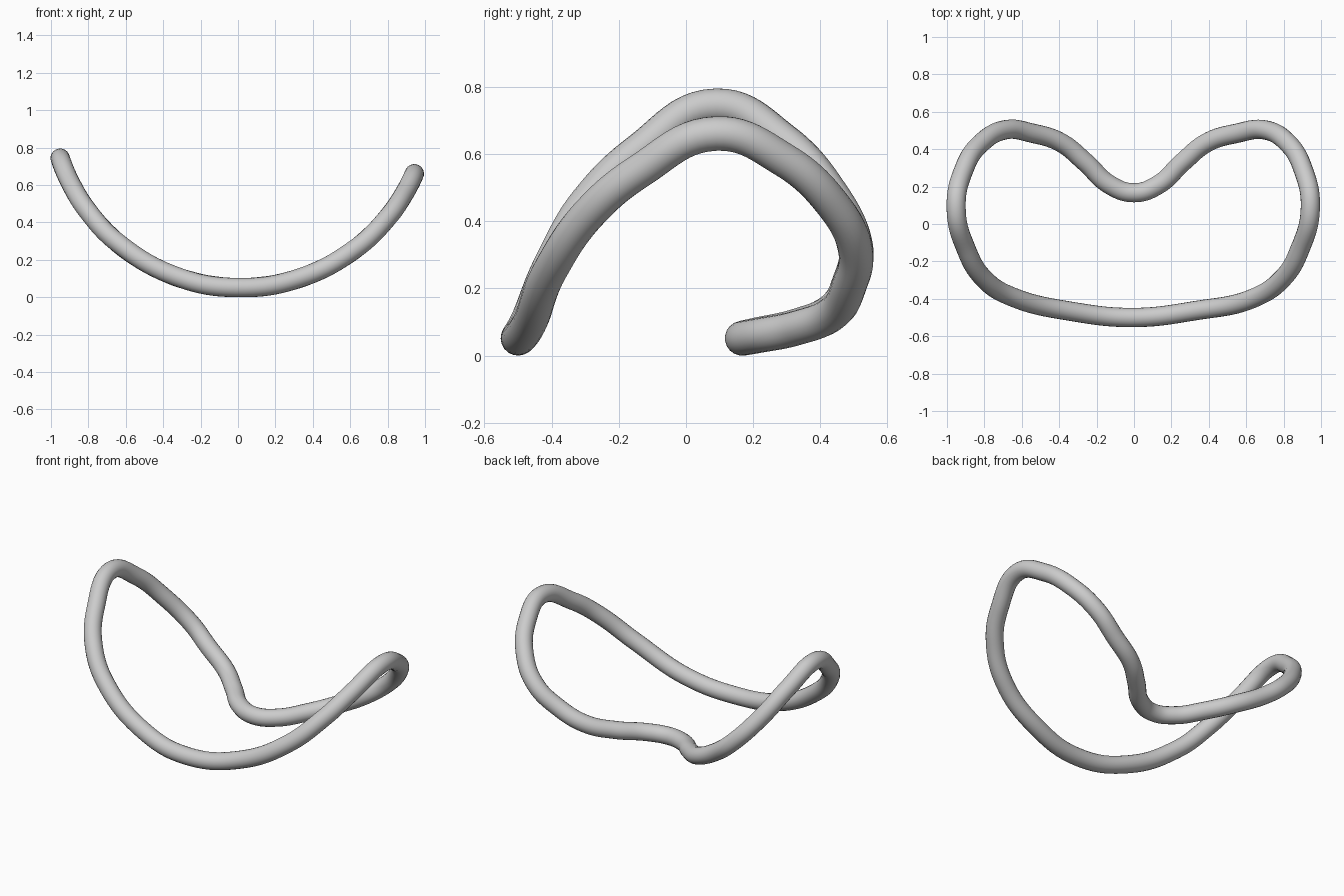
import bpy
import math

if "Cube" in bpy.data.objects:
    bpy.data.objects.remove(bpy.data.objects["Cube"])

TUBE = 0.0515           # tube radius
R, CX = 1.016, 0.012    # bending circle the flat outline is wrapped onto

# Outline seen from above, anticlockwise from the front middle
plan = [(0, -0.5), (0.33, -0.463), (0.63, -0.40), (0.80, -0.285), (0.885, -0.14),
        (0.943, 0.09), (0.905, 0.29), (0.825, 0.43), (0.70, 0.503), (0.55, 0.485),
        (0.39, 0.435), (0.26, 0.33), (0.13, 0.21), (0, 0.167),
        (-0.13, 0.21), (-0.26, 0.33), (-0.39, 0.435), (-0.55, 0.487), (-0.68, 0.505),
        (-0.82, 0.43), (-0.91, 0.29), (-0.951, 0.09), (-0.895, -0.14),
        (-0.80, -0.295), (-0.65, -0.39), (-0.33, -0.468)]


def bend_height(x):
    return TUBE + R - math.sqrt(R * R - (x - CX) ** 2)


# Closed bent tube
curve = bpy.data.curves.new("bent_tube_frame", 'CURVE')
curve.dimensions = '3D'
curve.bevel_depth = TUBE
curve.bevel_resolution = 8
curve.resolution_u = 10
spline = curve.splines.new('BEZIER')
spline.bezier_points.add(len(plan) - 1)
for p, (x, y) in zip(spline.bezier_points, plan):
    p.co = (x, y, bend_height(x))
    p.handle_left_type = p.handle_right_type = 'AUTO'
spline.use_cyclic_u = True
spline.use_smooth = True
frame = bpy.data.objects.new("bent_tube_frame", curve)
bpy.context.collection.objects.link(frame)

# Smooth mesh
bpy.context.view_layer.objects.active = frame
frame.select_set(True)
bpy.ops.object.convert(target='MESH')
bpy.ops.object.shade_smooth()
